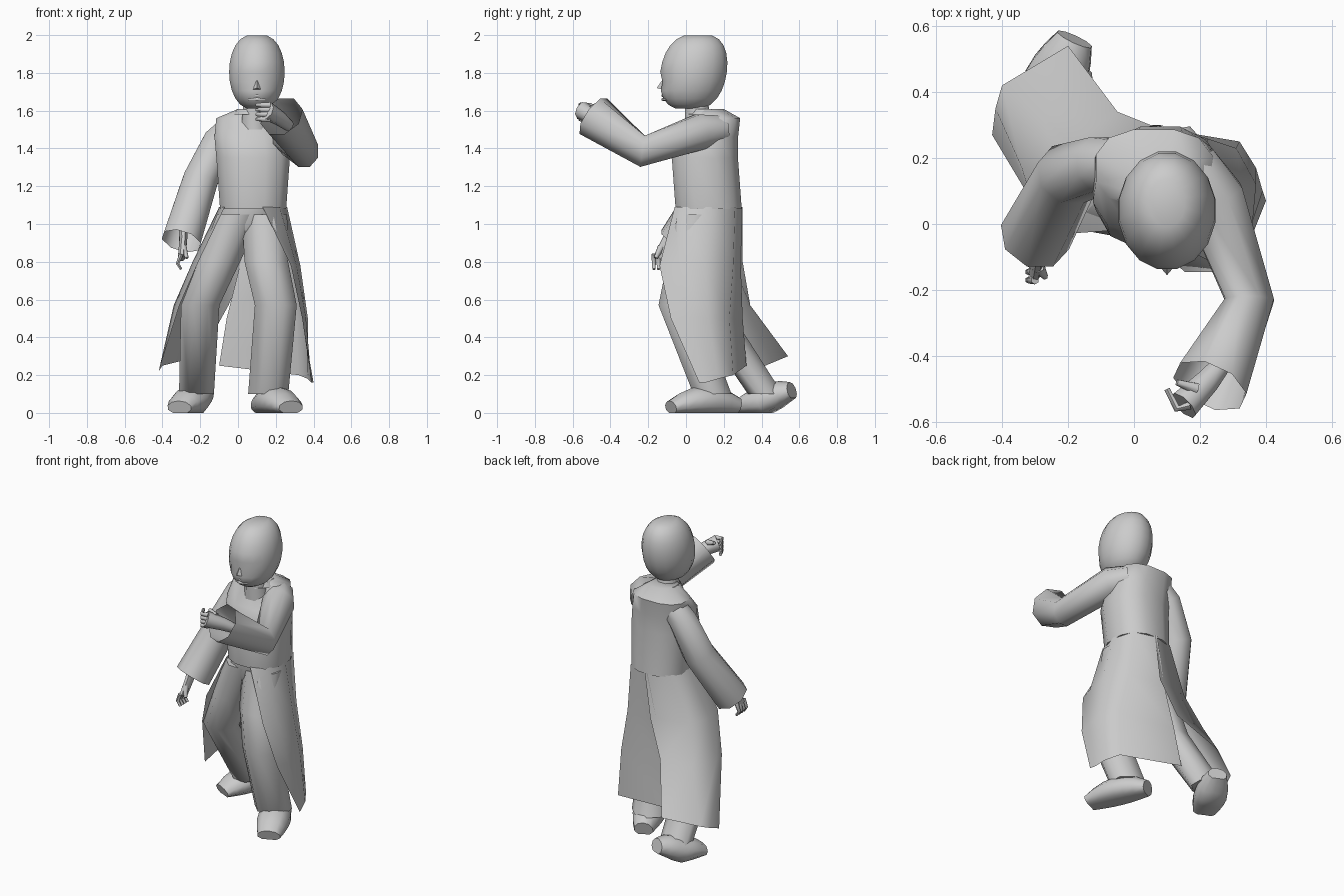
import bpy, bmesh, math
from math import sin, cos, pi
from mathutils import Vector

default_cube = bpy.data.objects.get("Cube")
if default_cube:
    bpy.data.objects.remove(default_cube)

# One plain colour for the whole figure
tone = (.6, .6, .6, 1)
grey = bpy.data.materials.new("plain_grey")
grey.use_nodes = True
grey.diffuse_color = tone
shader = grey.node_tree.nodes["Principled BSDF"]
shader.inputs["Base Color"].default_value = tone
shader.inputs["Roughness"].default_value = .8


def make(name, points, faces):
    """Create a smooth shaded object from points and faces."""
    mesh = bpy.data.meshes.new(name)
    mesh.from_pydata([tuple(point) for point in points], [], faces)
    builder = bmesh.new()
    builder.from_mesh(mesh)
    bmesh.ops.recalc_face_normals(builder, faces=builder.faces[:])
    for face in builder.faces:
        face.smooth = True
    builder.to_mesh(mesh)
    builder.free()
    mesh.set_sharp_from_angle(angle=math.radians(60))
    mesh.materials.append(grey)
    part = bpy.data.objects.new(name, mesh)
    bpy.context.collection.objects.link(part)


def sheet(name, rows):
    """Open surface through rows of points."""
    width = len(rows[0])
    points = [point for row in rows for point in row]
    faces = []
    for row in range(len(rows) - 1):
        for column in range(width - 1):
            here = row * width + column
            below = here + width
            faces.append((here, here + 1, below + 1, below))
    make(name, points, faces)


def tube(name, path, radii, sides=8, level=False, closed=True, adjust=None, power=1):
    """Skin sections along a path, level or square to it; low power is boxier."""
    path = [Vector(point) for point in path]
    overall = (path[-1] - path[0]).normalized()
    reference = Vector((0, 0, 1)) if abs(overall.z) < .7 else Vector((0, -1, 0))
    points, faces = [], []
    for ring, (centre, (wide, deep)) in enumerate(zip(path, radii)):
        across, along = Vector((1, 0, 0)), Vector((0, 1, 0))
        if not level:
            ahead = path[min(ring + 1, len(path) - 1)]
            behind = path[max(ring - 1, 0)]
            tangent = (ahead - behind).normalized()
            across = tangent.cross(reference).normalized()
            along = across.cross(tangent)
        for side in range(sides):
            angle = 2 * pi * (side + .5) / sides
            swing, sway = [math.copysign(abs(value) ** power, value)
                           for value in (cos(angle), sin(angle))]
            point = centre + across * wide * swing + along * deep * sway
            if adjust:
                adjust(point, angle, ring)
            points.append(point)
    for ring in range(len(path) - 1):
        for side in range(sides):
            after = (side + 1) % sides
            low, high = ring * sides, (ring + 1) * sides
            faces.append((low + side, low + after, high + after, high + side))
    if closed:
        faces.append(tuple(range(sides)))
        faces.append(tuple(range(len(points) - sides, len(points))))
    make(name, points, faces)


def limb(name, path, first, last, flatten=1, **options):
    """Tube whose radius changes evenly from the first to the last section."""
    steps = len(path) - 1
    sizes = [first + (last - first) * step / steps for step in range(steps + 1)]
    tube(name, path, [(size, size * flatten) for size in sizes], **options)


# Head: rounded egg leaning forward at the chin, eye sockets pressed in
def press_eyes(point, angle, ring):
    if ring == 4 and .1 < abs(angle - 1.5 * pi) < .7:
        point.y += .015


turns = [pi * step / 12 for step in range(1, 12)]
tube("head",
     [(.1, .04 - .025 * cos(turn), 1.805 - .2 * cos(turn)) for turn in turns],
     [(.15 * sin(turn) ** .75, .18 * sin(turn) ** .65) for turn in turns],
     sides=16, level=True, adjust=press_eyes)
make("nose", [(.1, -.12, 1.77), (.07, -.12, 1.71), (.13, -.12, 1.71), (.1, -.155, 1.72)],
     [(0, 1, 3), (0, 3, 2), (1, 2, 3), (0, 2, 1)])
for name, height in (("upper_lip", 1.68), ("lower_lip", 1.66)):
    limb(name, [(.06, -.1, height), (.1, -.12, height), (.14, -.1, height)], .01, .01, sides=6)

# Neck, collar, torso and hips
limb("neck", [(.09, .07, 1.5), (.09, .05, 1.7)], .08, .06, level=True)
limb("collar", [(.08, .1, 1.58), (.08, .1, 1.61)], .11, .09, level=True, closed=False)
tube("torso",
     [(.08, .12, 1.61), (.06, .17, 1.56), (.07, .12, 1.46), (.08, .1, 1.35), (.08, .12, 1.08)],
     [(.08, .08), (.18, .12), (.2, .16), (.2, .18), (.18, .18)],
     sides=12, level=True, power=.8)
tube("hips",
     [(.08, .12, 1.1), (.06, .11, 1), (.03, .11, .92), (0, .11, .85)],
     [(.17, .17), (.18, .15), (.14, .11), (.05, .07)],
     sides=12, level=True)

# Trouser legs, the right one trailing
limb("left_leg", [(.14, .07, 1.05), (.15, .01, .8), (.2, -.04, .57), (.16, .14, .1)],
     .13, .115, flatten=.95, level=True)
limb("right_leg", [(.01, .08, 1.05), (-.1, .09, .8), (-.2, .11, .57), (-.22, .42, .1)],
     .13, .1, level=True)


# Shoes: rounded at heel and toe, flat below, heel optionally raised
def shoe(name, heel, toe, raised):
    steps = [step / 6 for step in range(7)]
    heights = [.06 * sin(pi * (.2 + .65 * step)) for step in steps]
    widths = [.1 * sin(pi * (.2 + .55 * step)) for step in steps]
    path = []
    for step, height in zip(steps, heights):
        spot = Vector(heel).lerp(Vector(toe), step)
        path.append((spot.x, spot.y, height + raised * max(0, 1 - 2 * step)))

    def flatten_sole(point, angle, ring):
        point.z = max(point.z, path[ring][2] - heights[ring])

    tube(name, path, [(wide, high * 1.4) for wide, high in zip(widths, heights)],
         sides=10, adjust=flatten_sole)


shoe("left_shoe", (.12, .27), (.28, -.08), 0)
shoe("right_shoe", (-.18, .56), (-.31, .28), .08)

# Wide sleeves with open cuffs
tube("left_sleeve",
     [(.17, .18, 1.5), (.24, .08, 1.49), (.35, -.23, 1.385), (.23, -.49, 1.57)],
     [(.09, .08), (.1, .1), (.08, .09), (.12, .12)], closed=False)
limb("right_sleeve",
     [(-.04, .18, 1.5), (-.1, .18, 1.44), (-.2, .15, 1.23), (-.3, -.04, .91)],
     .08, .11, closed=False)

# Hands with thumbs, then a row of fingers on each
limb("left_hand", [(.27, -.42, 1.52), (.22, -.48, 1.56), (.15, -.55, 1.6)], .03, .05)
limb("left_thumb", [(.19, -.5, 1.61), (.13, -.48, 1.63)], .02, .01, sides=6)
limb("right_hand", [(-.29, -.05, .98), (-.29, -.09, .91), (-.3, -.14, .82)],
     .025, .02, flatten=1.8)
limb("right_thumb", [(-.29, -.13, .88), (-.27, -.16, .82)], .02, .01, sides=6)
for finger in range(4):
    shift = .025 * finger
    height = 1.63 - shift
    limb(f"left_finger_{finger}",
         [(.17, -.55, height), (.13, -.56, height), (.1, -.5, height)], .015, .01, sides=6)
    depth = shift - .17
    limb(f"right_finger_{finger}",
         [(-.3, depth, .84), (-.32, depth, .79), (-.3, depth, .76)], .013, .008, sides=6)


# Coat tails, split at the front and at the back
def level_row(height, *spots):
    return [(x, y, height) for x, y in spots]


sheet("left_coat_tail", [
    level_row(1.09, (.13, -.06), (.22, -.03), (.26, .12), (.22, .26), (.07, .3)),
    level_row(.78, (.28, -.14), (.31, -.04), (.33, .1), (.25, .25), (.01, .29)),
    level_row(.5, (.34, -.08), (.36, .01), (.37, .12), (.31, .23), (-.06, .3)),
    [(.4, .07, .16), (.39, .1, .16), (.37, .17, .18), (.32, .25, .2), (-.1, .32, .25)]])
sheet("right_coat_tail", [
    level_row(1.09, (-.07, -.02), (-.1, .12), (-.06, .26), (.09, .3)),
    level_row(.8, (-.21, -.03), (-.24, .1), (-.19, .24), (.05, .3)),
    level_row(.57, (-.31, .07), (-.34, .17), (-.27, .32), (-.05, .34)),
    [(-.43, .27, .19), (-.42, .35, .22), (-.4, .42, .25), (-.2, .54, .3)]])
